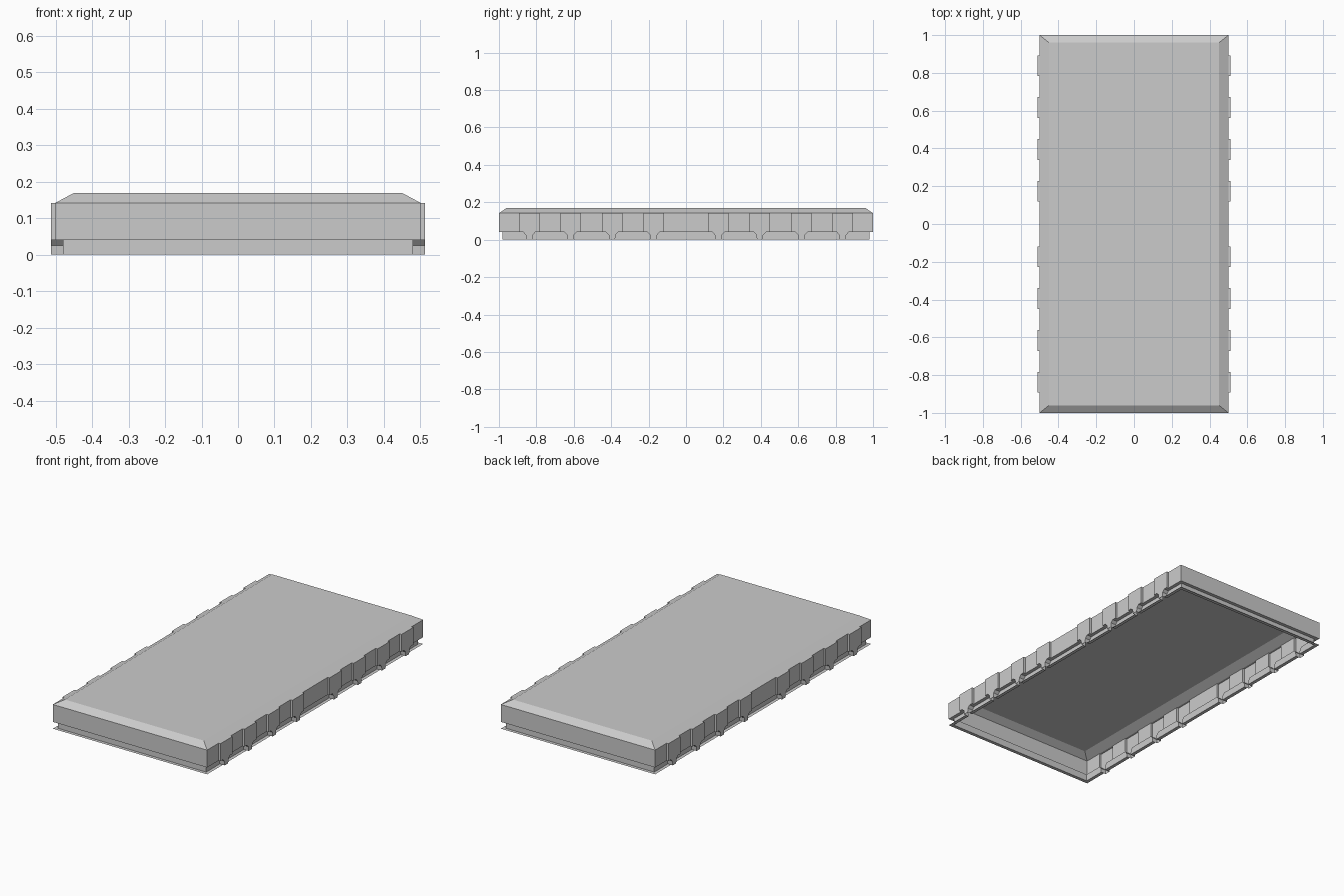
import bpy, bmesh

if "Cube" in bpy.data.objects:
    bpy.data.objects.remove(bpy.data.objects["Cube"])

RIBS = [s * c for s in (-1, 1) for c in (0.838, 0.617, 0.395, 0.173)]


def outline(hx, hy, depth, w):
    """Rectangle outline with stepped ribs of half-width w on both long sides."""
    side = [(hx, -hy)]
    for y in sorted(RIBS):
        side += [(hx, y - w), (hx + depth, y - w), (hx + depth, y + w), (hx, y + w)]
    side.append((hx, hy))
    return side + [(-x, -y) for x, y in side]


# Section rings from bottom lip to roof: half x, half y, z, rib depth, rib half-width
SECTIONS = [
    (0.50, 1.00, 0.000, 0.012, 0.016),   # thin outward lip
    (0.48, 0.98, 0.000, 0.032, 0.016),   # recessed skirt with feet
    (0.48, 0.98, 0.025, 0.032, 0.018),
    (0.48, 0.98, 0.040, 0.032, 0.032),   # feet flare out under the wall
    (0.50, 1.00, 0.040, 0.012, 0.055),   # wall with ribs
    (0.50, 1.00, 0.142, 0.012, 0.055),
    (0.50, 1.00, 0.142, 0.000, 0.055),   # rib tops
    (0.45, 0.96, 0.169, 0.000, 0.055),   # sloped roof border
]

bm = bmesh.new()
rings = [[bm.verts.new((x, y, z)) for x, y in outline(hx, hy, d, w)]
         for hx, hy, z, d, w in SECTIONS]
for low, high in zip(rings, rings[1:]):
    n = len(low)
    for i in range(n):
        j = (i + 1) % n
        bm.faces.new((low[i], low[j], high[j], high[i]))

# Roof panel
bm.faces.new(rings[-1])
bmesh.ops.remove_doubles(bm, verts=bm.verts, dist=1e-5)
bmesh.ops.dissolve_limit(bm, angle_limit=0.01, verts=bm.verts, edges=bm.edges)

mesh = bpy.data.meshes.new("ribbed_lid")
bm.to_mesh(mesh)
bm.free()
lid = bpy.data.objects.new("ribbed_lid", mesh)
bpy.context.collection.objects.link(lid)
